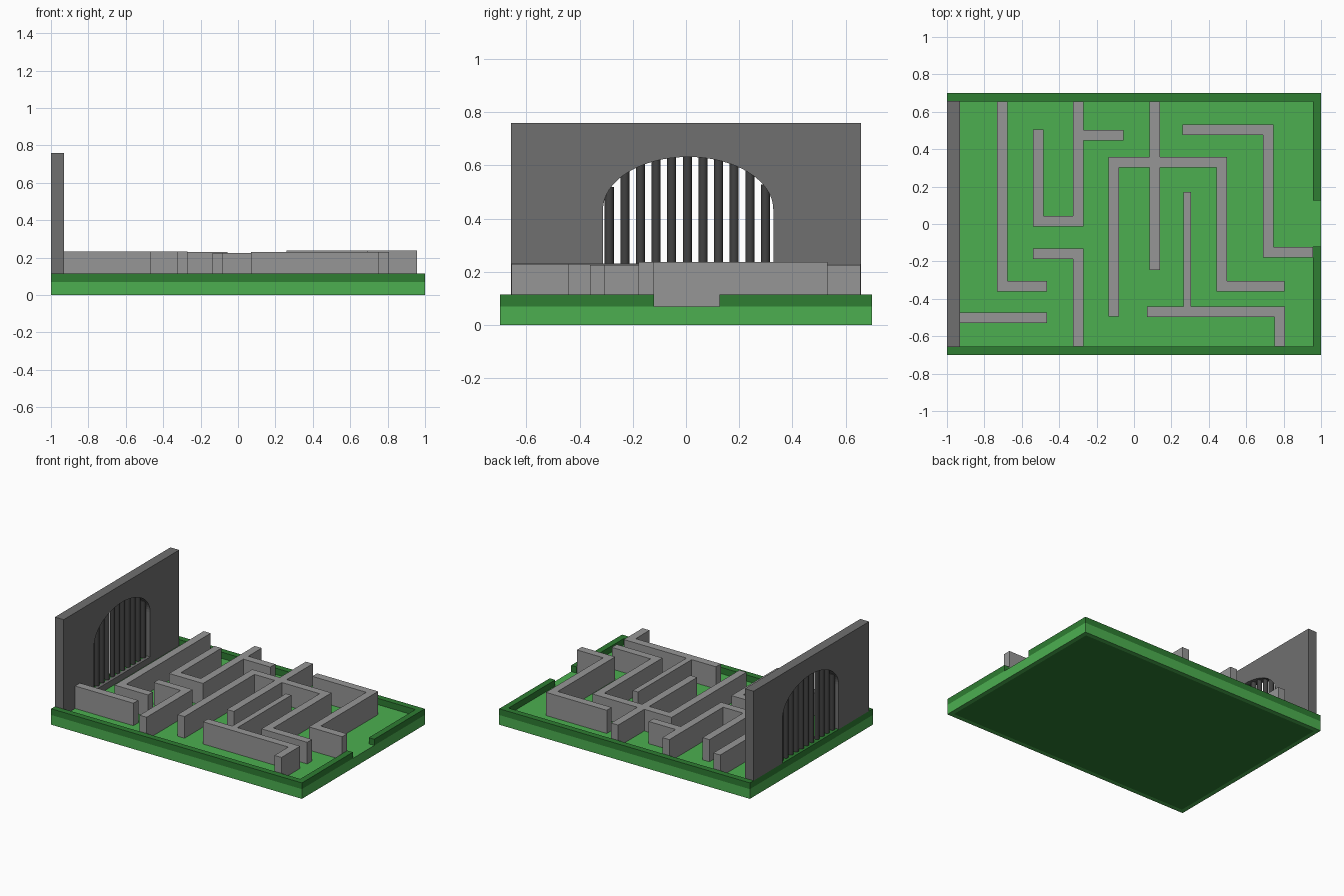
import bpy, bmesh, math
from mathutils import Vector

cube = bpy.data.objects.get("Cube")
if cube:
    bpy.data.objects.remove(cube, do_unlink=True)


def material(name, hexcode):
    # sRGB hex to linear
    rgb = [int(hexcode[i:i + 2], 16) / 255 for i in (0, 2, 4)]
    lin = [c / 12.92 if c <= 0.04045 else ((c + 0.055) / 1.055) ** 2.4 for c in rgb]
    mat = bpy.data.materials.new(name)
    mat.use_nodes = True
    mat.diffuse_color = (*lin, 1)
    mat.node_tree.nodes["Principled BSDF"].inputs["Base Color"].default_value = (*lin, 1)
    return mat


GRASS = material("grass green", "4CAF50")
HEDGE = material("dark green", "2E7D32")
STONE = material("light grey", "969696")
GATE = material("mid grey", "707070")
IRON = material("dark grey", "424242")

FLOOR, RIM_TOP = 0.07, 0.115


def finish(name, bm, *mats):
    bmesh.ops.recalc_face_normals(bm, faces=bm.faces)
    mesh = bpy.data.meshes.new(name)
    bm.to_mesh(mesh)
    bm.free()
    for m in mats:
        mesh.materials.append(m)
    obj = bpy.data.objects.new(name, mesh)
    bpy.context.collection.objects.link(obj)
    return obj


def add_prism(bm, points, direction):
    face = bm.faces.new([bm.verts.new(p) for p in points])
    new = bmesh.ops.extrude_face_region(bm, geom=[face], use_keep_orig=True)["geom"]
    verts = [v for v in new if isinstance(v, bmesh.types.BMVert)]
    bmesh.ops.translate(bm, verts=verts, vec=direction)


def add_path_wall(bm, path, z0, z1, width):
    """Extruded wall along a right-angled path with mitred corners."""
    pts = [Vector(p) for p in path]
    normals = []
    for a, b in zip(pts, pts[1:]):
        d = (b - a).normalized()
        normals.append(Vector((-d.y, d.x)) * width / 2)
    offsets = [normals[0]] + [m + n for m, n in zip(normals, normals[1:])] + [normals[-1]]
    left = [p + o for p, o in zip(pts, offsets)]
    right = [p - o for p, o in zip(pts, offsets)]
    outline = [(p.x, p.y, z0) for p in left + right[::-1]]
    add_prism(bm, outline, (0, 0, z1 - z0))


def path_wall(name, paths, z0, z1, mat, width=0.056):
    bm = bmesh.new()
    for path in paths:
        add_path_wall(bm, path, z0, z1, width)
    return finish(name, bm, mat)


# Base slab with a dark panel inset in the underside
bm = bmesh.new()
add_prism(bm, [(-1, -0.7, 0), (1, -0.7, 0), (1, 0.7, 0), (-1, 0.7, 0)], (0, 0, FLOOR))
bmesh.ops.recalc_face_normals(bm, faces=bm.faces)
under = [f for f in bm.faces if f.normal.z < -0.9]
bmesh.ops.inset_region(bm, faces=under, thickness=0.044)
under[0].material_index = 1
finish("base", bm, GRASS, HEDGE)

# Raised rim, open at the entrance
path_wall("rim", [[(0.978, 0.125), (0.978, 0.678), (-0.978, 0.678),
                   (-0.978, -0.678), (0.978, -0.678), (0.978, -0.12)]],
          FLOOR, RIM_TOP, HEDGE, 0.044)

# Maze walls: each has a main path and optional branches
path_wall("maze_wall_hook", [[(-0.705, 0.656), (-0.705, -0.333), (-0.465, -0.333)]],
          FLOOR, 0.228, STONE)
path_wall("maze_wall_stub", [[(-0.93, -0.5), (-0.465, -0.5)]], FLOOR, 0.232, STONE)
path_wall("maze_wall_cup", [[(-0.513, 0.505), (-0.513, 0.015), (-0.298, 0.015), (-0.298, 0.656)],
                            [(-0.27, 0.475), (-0.055, 0.475)]], FLOOR, 0.23, STONE)
path_wall("maze_wall_corner", [[(-0.54, -0.16), (-0.298, -0.16), (-0.298, -0.656)]],
          FLOOR, 0.232, STONE)
path_wall("maze_wall_arms", [[(-0.108, -0.495), (-0.108, 0.33), (0.468, 0.33),
                              (0.468, -0.333), (0.805, -0.333)],
                             [(0.11, 0.358), (0.11, 0.656)],
                             [(0.11, 0.302), (0.11, -0.245)]], FLOOR, 0.226, STONE)
path_wall("maze_wall_entrance", [[(0.26, 0.503), (0.718, 0.503), (0.718, -0.15), (0.956, -0.15)]],
          FLOOR, 0.237, STONE)
path_wall("maze_wall_tee", [[(0.07, -0.47), (0.778, -0.47), (0.778, -0.656)]],
          FLOOR, 0.23, STONE)
path_wall("maze_wall_tee_stem", [[(0.285, -0.442), (0.285, 0.17)]], FLOOR, 0.23, STONE, 0.042)

# Tall gate wall with an elliptical arch, plus the sill behind the rim
ARCH_Y, ARCH_W, SPRING, RISE = 0.008, 0.32, 0.435, 0.197
bm = bmesh.new()
arch = [(ARCH_Y + ARCH_W * math.cos(math.pi * i / 32),
         SPRING + RISE * math.sin(math.pi * i / 32)) for i in range(33)]
profile = ([(0.658, RIM_TOP), (0.658, 0.76), (-0.658, 0.76), (-0.658, RIM_TOP),
            (ARCH_Y - ARCH_W, RIM_TOP)] + arch[::-1] + [(ARCH_Y + ARCH_W, RIM_TOP)])
add_prism(bm, [(-1, y, z) for y, z in profile], (0.07, 0, 0))
finish("gate_wall", bm, GATE)
path_wall("gate_sill", [[(-0.943, -0.656), (-0.943, 0.656)]], FLOOR, RIM_TOP, GATE, 0.026)

# Round iron bars, each reaching up into the arch
bm = bmesh.new()
for i in range(-5, 6):
    y = ARCH_Y - 0.003 + i * 0.0587
    top = SPRING + RISE * math.sqrt(1 - ((y - ARCH_Y) / ARCH_W) ** 2) + 0.01
    ring = [(-0.965 + 0.017 * math.cos(math.tau * k / 16),
             y + 0.017 * math.sin(math.tau * k / 16), RIM_TOP - 0.01) for k in range(16)]
    add_prism(bm, ring, (0, 0, top - RIM_TOP + 0.01))
bars = finish("gate_bars", bm, IRON)
for poly in bars.data.polygons:
    poly.use_smooth = abs(poly.normal.z) < 0.5
